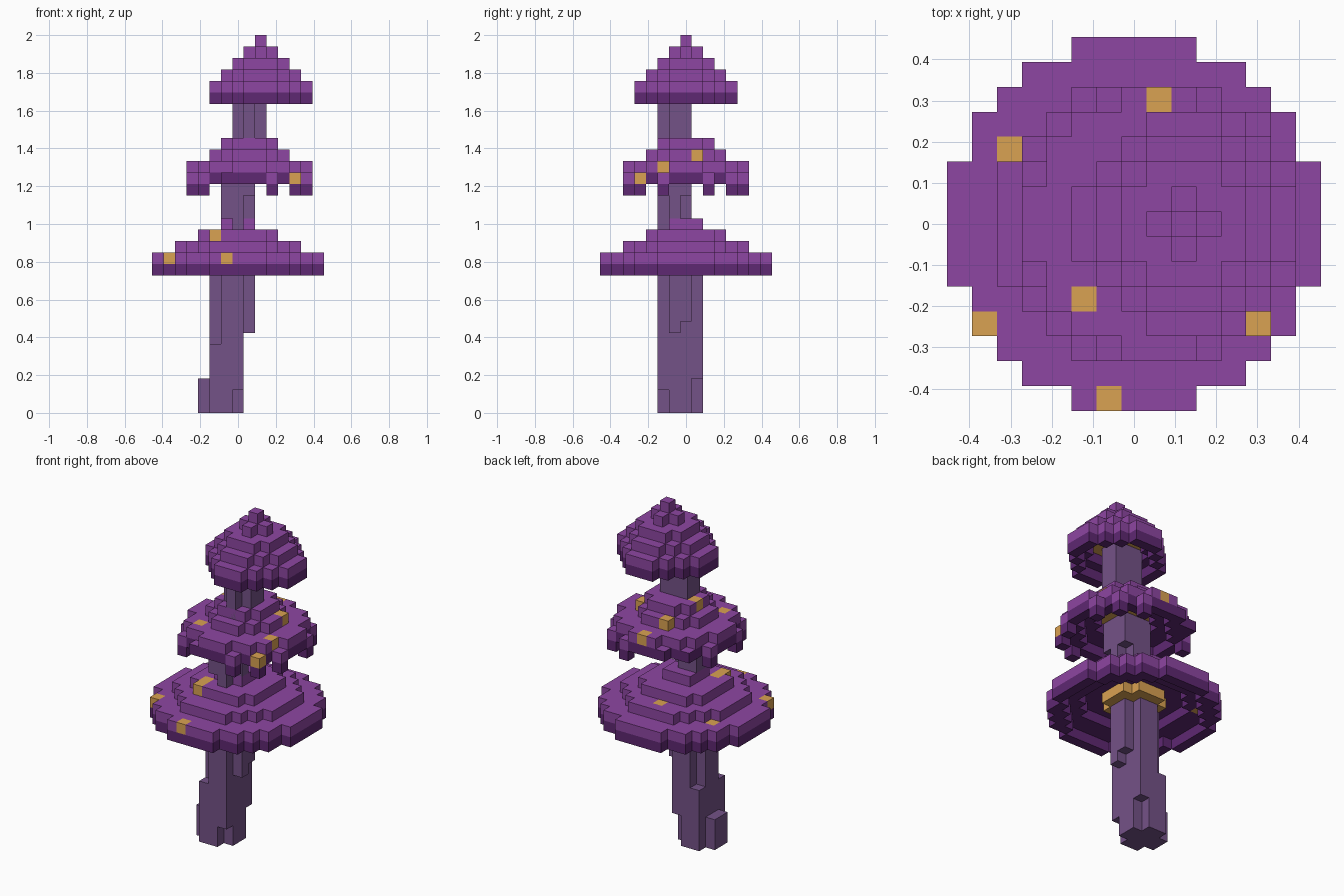
import bpy
import bmesh
from mathutils import Vector

if "Cube" in bpy.data.objects:
    bpy.data.objects.remove(bpy.data.objects["Cube"], do_unlink=True)

V = 2.0 / 33  # block size


def make_material(name, rgb):
    m = bpy.data.materials.new(name)
    m.use_nodes = True
    col = (*rgb, 1.0)
    m.diffuse_color = col
    m.node_tree.nodes["Principled BSDF"].inputs["Base Color"].default_value = col
    m.node_tree.nodes["Principled BSDF"].inputs["Roughness"].default_value = 0.9
    return m


LIGHT, DARK, GOLD, STEM = range(4)
MATS = [make_material("cap purple", (0.27, 0.061, 0.36)),
        make_material("dark purple", (0.113, 0.021, 0.168)),
        make_material("glowing gold", (0.70, 0.36, 0.085)),
        make_material("stem mauve", (0.175, 0.084, 0.245))]
DIRS = [Vector(d) for d in ((1, 0, 0), (-1, 0, 0), (0, 1, 0),
                            (0, -1, 0), (0, 0, 1), (0, 0, -1))]


def disc(h, cx, cy, corner=1):
    """Cells of a chunky round disc of half width h; corner fills it out."""
    limit = {-1: -1, 0: 0, 1: 1, 2: 5}.get(h, h * h + corner)
    return {(cx + i, cy + j) for i in range(-h, h + 1)
            for j in range(-h, h + 1) if i * i + j * j <= limit}


def build(name, cells, face_material):
    """Skin a set of grid cells with quads on every exposed side."""
    bm = bmesh.new()
    for c in sorted(cells):
        mid = Vector((c[0], c[1], c[2] + 0.5)) * V
        for n in DIRS:
            if (c[0] + int(n.x), c[1] + int(n.y), c[2] + int(n.z)) in cells:
                continue
            u = Vector((n.y, n.z, n.x))
            w = n.cross(u)
            quad = [bm.verts.new(mid + (n + u * a + w * b) * V / 2)
                    for a, b in ((-1, -1), (1, -1), (1, 1), (-1, 1))]
            bm.faces.new(quad).material_index = face_material(c, n)
    bmesh.ops.remove_doubles(bm, verts=bm.verts, dist=V * 0.01)
    me = bpy.data.meshes.new(name)
    bm.to_mesh(me)
    bm.free()
    for m in MATS:
        me.materials.append(m)
    ob = bpy.data.objects.new(name, me)
    bpy.context.scene.collection.objects.link(ob)


def cap(name, centre, base, corner, layers, spots, rim=(), drops=()):
    """Hollow stepped dome; layers are (outer half width, hollow half width)."""
    cx, cy = centre
    cells = set()
    for k, (outer, hollow) in enumerate(layers):
        ring = disc(outer, cx, cy, corner) - disc(hollow, cx, cy, corner)
        cells |= {(x, y, base + k) for x, y in ring}
    # ragged rim blocks, some dripping one block lower
    cells |= {(x, y, base) for x, y in (*rim, *drops)}
    cells |= {(x, y, base - 1) for x, y in drops}
    ceiling = disc(2, cx, cy)

    def face_material(c, n):
        if c in spots:
            return GOLD
        if n.z < 0:
            glow = (c[0], c[1]) in ceiling and c[2] > base + 1
            return GOLD if glow else DARK
        if n.z == 0:
            lowest = c[2] <= base and (c[0], c[1], c[2] - 1) not in cells
            inward = n.x * (c[0] - cx) + n.y * (c[1] - cy) < 0
            if lowest or inward:
                return DARK
        return LIGHT

    build(name, cells, face_material)


# Three caps
cap("lower_cap", (0, 0), 12, 4,
    [(7, 6), (7, 4), (5, 2), (3, -1), (1, -1)],
    {(-6, -4, 13), (-1, -7, 13), (-2, -3, 15), (-2, -2, 15),
     (-5, 3, 13), (0, 4, 14)})
# corner blocks of the collar on top of the lower cap
build("lower_cap_collar", {(x, y, 16) for x in (-1, 1) for y in (-1, 1)},
      lambda c, n: LIGHT)
# glowing core under the lower cap
build("lower_cap_glow", {(x, y, z) for x, y in disc(2, 0, 0) for z in (13, 14)},
      lambda c, n: GOLD)

cap("middle_cap", (1, 0), 20, 1,
    [(5, 4), (5, 2), (3, -1), (2, -1)],
    {(5, -4, 20), (5, -2, 21), (4, 1, 22), (1, 5, 21), (0, 3, 22),
     (-1, 0, 23), (-2, -3, 21)},
    rim=[(-3, 4), (-1, 5), (-1, -5)],
    drops=[(-3, -4), (-4, -2), (-4, 2), (3, -5), (3, 5),
           (5, -4), (5, 4), (6, -2), (6, 2)])

cap("upper_cap", (2, 0), 27, 1,
    [(4, 3), (4, 2), (3, -1), (2, -1), (1, -1), (0, -1)], set())


# Crooked stem from overlapping blocks: x, y and z ranges, inclusive
def stem(name, boxes):
    cells = {(x, y, z) for x0, x1, y0, y1, z0, z1 in boxes
             for x in range(x0, x1 + 1) for y in range(y0, y1 + 1)
             for z in range(z0, z1 + 1)}
    build(name, cells, lambda c, n: STEM)


stem("lower_stem", [
    (-2, 0, -1, 0, 0, 12),     # core
    (-1, -1, -2, -2, 0, 12),   # front ridge
    (0, 0, -2, -2, 2, 12),
    (-2, -2, -2, -2, 0, 5),
    (-1, -1, 1, 1, 0, 12),     # back ridge
    (0, 0, 1, 1, 3, 12),
    (-2, -2, 1, 1, 0, 5),
    (1, 1, -1, -1, 7, 12),     # left bulge
    (1, 1, 0, 0, 8, 12),
    (-3, -3, -1, 0, 0, 2),     # root
])
stem("middle_stem", [
    (-1, 1, -1, -1, 15, 21),
    (0, 0, -2, 0, 15, 21),
    (-1, 0, -2, 0, 17, 21),
    (1, 1, -2, 0, 19, 21),
])
stem("upper_stem", [
    (0, 2, -1, 0, 22, 28),
    (1, 1, -2, -2, 22, 28),
])
